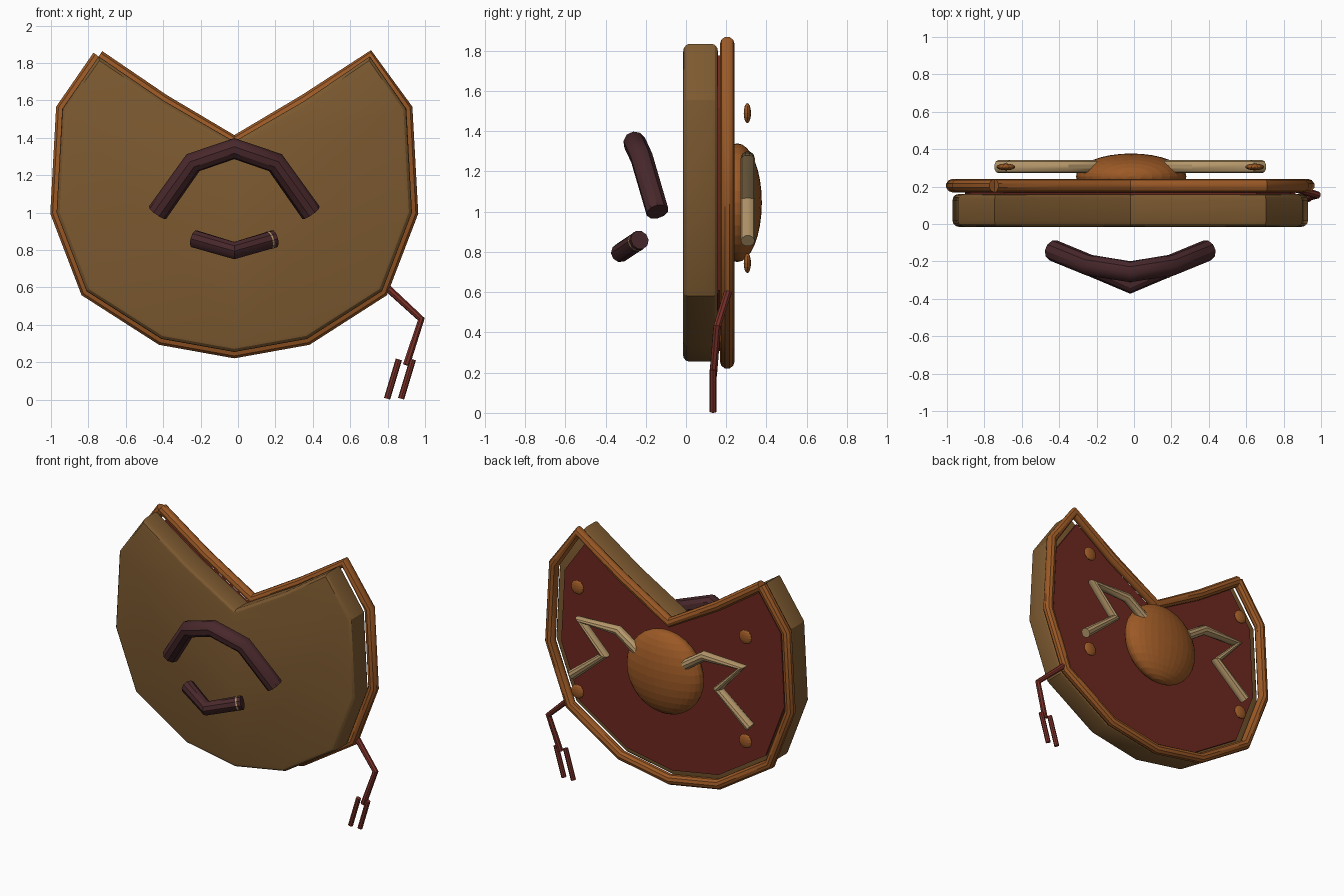
import bpy, bmesh, math
from mathutils import Vector

if "Cube" in bpy.data.objects:
    bpy.data.objects.remove(bpy.data.objects["Cube"], do_unlink=True)

CX = -0.02  # symmetry axis of the board


def material(name, rgb):
    m = bpy.data.materials.new(name)
    m.use_nodes = True
    m.diffuse_color = (*rgb, 1)
    m.node_tree.nodes["Principled BSDF"].inputs["Base Color"].default_value = (*rgb, 1)
    return m


WOOD = material("brown wood", (0.205, 0.102, 0.03))
COPPER = material("copper", (0.33, 0.1, 0.019))
RED = material("dark red", (0.155, 0.021, 0.015))
LEATHER = material("dark leather", (0.065, 0.021, 0.024))
BONE = material("bone", (0.46, 0.31, 0.145))
STRAP = material("red strap", (0.19, 0.03, 0.021))


def smooth(ob, angle=35):
    bpy.ops.object.select_all(action='DESELECT')
    ob.select_set(True)
    bpy.context.view_layer.objects.active = ob
    bpy.ops.object.shade_smooth_by_angle(angle=math.radians(angle))


def add_mesh(name, bm, mat):
    me = bpy.data.meshes.new(name)
    bm.normal_update()
    bm.to_mesh(me)
    bm.free()
    ob = bpy.data.objects.new(name, me)
    bpy.context.collection.objects.link(ob)
    me.materials.append(mat)
    return ob


def tube(name, points, radius, mat, sides_res=3):
    """Round bar with capped ends along a straight-segment path."""
    cu = bpy.data.curves.new(name, 'CURVE')
    cu.dimensions = '3D'
    cu.bevel_depth = radius
    cu.bevel_resolution = sides_res
    cu.use_fill_caps = True
    sp = cu.splines.new('POLY')
    sp.points.add(len(points) - 1)
    for p, co in zip(sp.points, points):
        p.co = (*co, 1)
    ob = bpy.data.objects.new(name, cu)
    bpy.context.collection.objects.link(ob)
    bpy.ops.object.select_all(action='DESELECT')
    ob.select_set(True)
    bpy.context.view_layer.objects.active = ob
    bpy.ops.object.convert(target='MESH')
    ob = bpy.context.view_layer.objects.active
    ob.data.materials.clear()
    ob.data.materials.append(mat)
    smooth(ob)
    return ob


def slab(name, outline, y0, y1, bevel, mat):
    """Outline in x-z given thickness along y, with rounded rims."""
    bm = bmesh.new()
    face = bm.faces.new([bm.verts.new((x, y0, z)) for x, z in outline])
    ext = bmesh.ops.extrude_face_region(bm, geom=[face])
    moved = [g for g in ext["geom"] if isinstance(g, bmesh.types.BMVert)]
    bmesh.ops.translate(bm, vec=(0, y1 - y0, 0), verts=moved)
    bmesh.ops.recalc_face_normals(bm, faces=bm.faces)
    if bevel:
        rims = [e for e in bm.edges if abs(e.verts[0].co.y - e.verts[1].co.y) < 1e-4]
        bmesh.ops.bevel(bm, geom=rims, offset=bevel, segments=3, profile=0.5, affect='EDGES')
    ob = add_mesh(name, bm, mat)
    smooth(ob, 25)
    return ob


def ellipsoid(name, center, radii, mat, segments, rings):
    bm = bmesh.new()
    bmesh.ops.create_uvsphere(bm, u_segments=segments, v_segments=rings, radius=1)
    bmesh.ops.scale(bm, vec=radii, verts=bm.verts)
    ob = add_mesh(name, bm, mat)
    ob.location = center
    return ob


# Horned outline: right half from notch to bottom, then mirrored
half = [(0, 1.38), (0.38, 1.6), (0.725, 1.835), (0.92, 1.555),
        (0.95, 1.0), (0.79, 0.58), (0.39, 0.325), (0, 0.255)]
offsets = half + [(-x, z) for x, z in half[-2:0:-1]]
outline = [(CX + x, z) for x, z in offsets]

# Wooden board and the inset backing panel
slab("board", outline, -0.015, 0.16, 0.032, WOOD)
inner = [(CX + x * 0.93, 1 + (z - 1) * 0.93) for x, z in offsets]
slab("back_panel", inner, 0.155, 0.178, 0, RED)

# Copper rim, open at the horn on the model's right
start = outline.index(min(outline, key=lambda p: abs(p[0] - CX + 0.725) + abs(p[1] - 1.835)))
loop = outline[start:] + outline[:start + 1]
tube("rim", [(x, 0.205, z) for x, z in loop], 0.036, COPPER)

# Central boss and rivets
ellipsoid("boss", (CX + 0.005, 0.255, 1.045), (0.295, 0.122, 0.295), COPPER, 32, 16)
for side, label in ((1, "left"), (-1, "right")):
    for z, level in ((1.49, "upper"), (0.745, "lower")):
        ellipsoid(f"{level}_{label}_rivet", (CX + side * 0.665, 0.305, z),
                  (0.05, 0.018, 0.05), COPPER, 16, 8)
    # Zigzag bone arms
    zigzag = [(0.19, 1.165), (0.34, 1.267), (0.64, 1.267), (0.45, 1.065), (0.705, 0.855)]
    tube(f"{label}_bone_arm", [(CX + side * x, 0.307, z) for x, z in zigzag], 0.035, BONE)


def mirrored(points):
    return [(CX - x, y, z) for x, y, z in points[:0:-1]] + [(CX + x, y, z) for x, y, z in points]


# Leather arm loop and hand grip
tube("arm_loop", mirrored([(0, -0.255, 1.342), (0.22, -0.22, 1.267), (0.41, -0.142, 1.0)]),
     0.057, LEATHER)
grip_mid, grip_end = Vector((0, -0.325, 0.797)), Vector((0.215, -0.23, 0.86))
tube("hand_grip", mirrored([grip_mid, grip_end]), 0.048, LEATHER)

# Thin binding around the grip
axis = grip_end - grip_mid
binding = [grip_mid + axis * t + Vector((CX, 0, 0)) for t in (0.86, 0.9)]
tube("grip_binding", binding, 0.0495, BONE)

# Hanging strap with two tails
tube("hanging_strap", [(0.79, 0.21, 0.605), (0.98, 0.155, 0.43), (0.9, 0.135, 0.185)],
     0.02, STRAP, 2)
for x, label in ((0.86, "inner"), (0.935, "outer")):
    tube(f"{label}_strap_tail", [(x, 0.135, 0.215), (x - 0.063, 0.135, 0.005)], 0.017, STRAP, 2)
